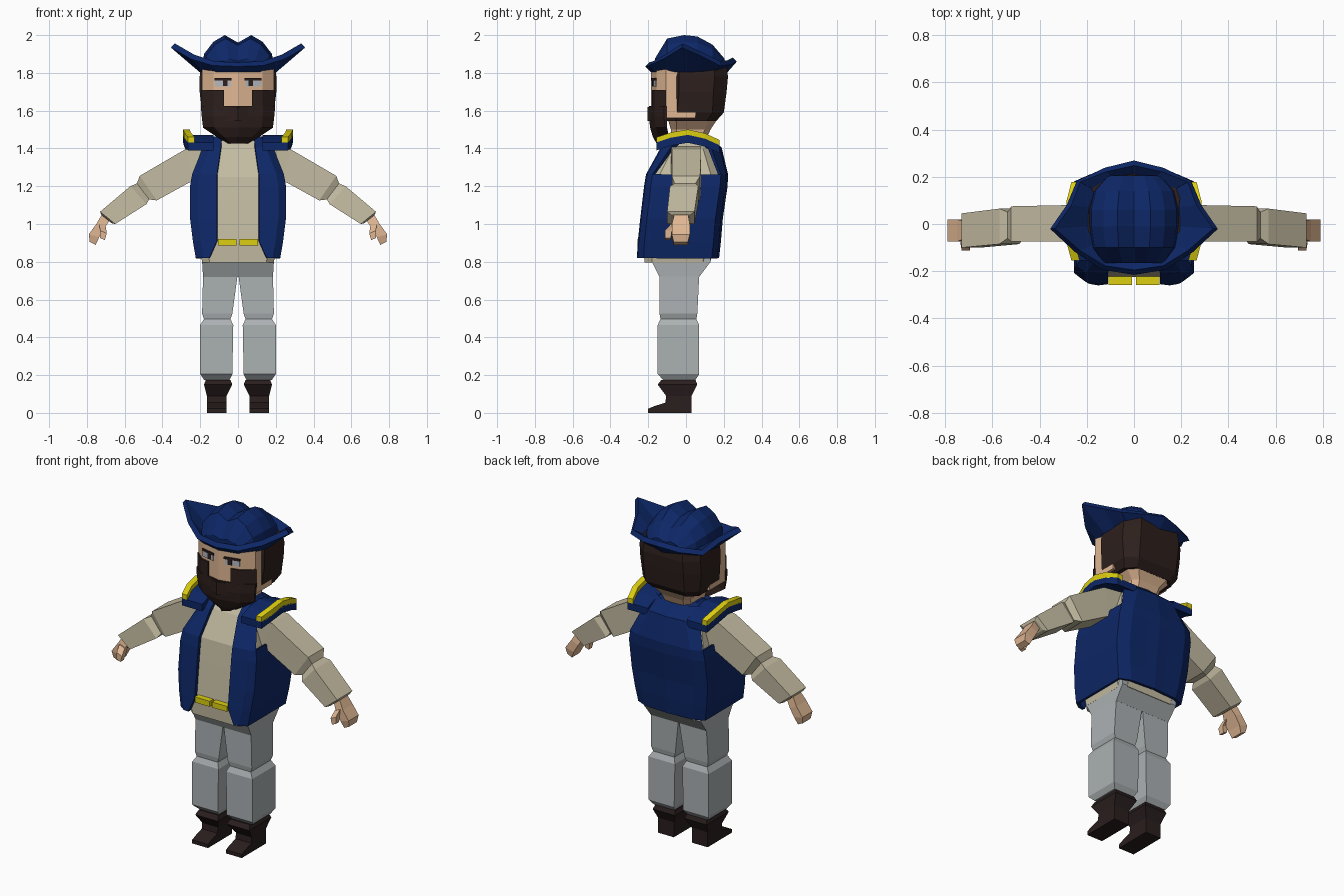
import bpy, bmesh

cube = bpy.data.objects.get("Cube")
if cube:
    bpy.data.objects.remove(cube)


def material(name, r, g, b):
    m = bpy.data.materials.new(name)
    m.use_nodes = True
    m.diffuse_color = (r, g, b, 1)
    node = next(n for n in m.node_tree.nodes if n.type == 'BSDF_PRINCIPLED')
    node.inputs["Base Color"].default_value = (r, g, b, 1)
    node.inputs["Roughness"].default_value = 0.9
    return m


BLUE = material("navy cloth", 0.004, 0.02, 0.135)
SHIRT = material("cream linen", 0.55, 0.5, 0.36)
PANTS = material("grey trousers", 0.41, 0.44, 0.45)
BOOT = material("boot leather", 0.023, 0.013, 0.013)
HAIR = material("brown hair", 0.026, 0.014, 0.012)
SKIN = material("skin", 0.74, 0.47, 0.29)
GOLD = material("yellow trim", 0.72, 0.62, 0.005)
EYE = material("eye grey", 0.45, 0.48, 0.53)


def loft(name, rings, mat, side=1, closed=True, caps=True, skip=None, thick=0):
    """Skin a list of equal-length point rings; skip(row, column) leaves a hole."""
    bm = bmesh.new()
    rows = [[bm.verts.new((x * side, y, z)) for x, y, z in r] for r in rings]
    n = len(rows[0])
    for i in range(len(rows) - 1):
        for j in range(n if closed else n - 1):
            if skip and skip(i, j):
                continue
            k = (j + 1) % n
            bm.faces.new((rows[i][j], rows[i][k], rows[i + 1][k], rows[i + 1][j]))
    if caps:
        bm.faces.new(rows[0])
        bm.faces.new(rows[-1])
    bmesh.ops.delete(bm, geom=[v for v in bm.verts if not v.link_faces], context='VERTS')
    bmesh.ops.recalc_face_normals(bm, faces=bm.faces)
    me = bpy.data.meshes.new(name)
    bm.to_mesh(me)
    bm.free()
    me.materials.append(mat)
    ob = bpy.data.objects.new(name, me)
    bpy.context.collection.objects.link(ob)
    if thick:
        mod = ob.modifiers.new("thickness", 'SOLIDIFY')
        mod.thickness = thick
        mod.offset = 0
    return ob


def rect(x0, x1, y0, y1, z):
    return [(x0, y0, z), (x1, y0, z), (x1, y1, z), (x0, y1, z)]


def mirrored(half):
    """Complete a half outline that starts and ends on the centre line."""
    return half + [(-x, y, z) for x, y, z in half[-2:0:-1]]


def octagon(x, y0, y1, z, c):
    return mirrored([(0, y0, z), (x - c, y0, z), (x, y0 + c, z),
                     (x, y1 - c, z), (x - c, y1, z), (0, y1, z)])


def box(name, x0, x1, y0, y1, z0, z1, mat, side=1):
    return loft(name, [rect(x0, x1, y0, y1, z0), rect(x0, x1, y0, y1, z1)], mat, side)


def limb(name, stations, mat, side):
    """Each station: upper edge x, z, lower edge x, z, then the y range."""
    rings = [[(a, y0, b), (a, y1, b), (c, y1, d), (c, y0, d)]
             for a, b, c, d, y0, y1 in stations]
    return loft(name, rings, mat, side)


# Trousers, shirt and belt
loft("pelvis", [rect(-.185, .185, -.14, .07, .72), rect(-.19, .19, -.18, .13, .80),
                rect(-.19, .19, -.18, .13, .84)], PANTS)
loft("shirt_body", [octagon(x, y0, y1, z, .04) for x, y0, y1, z in (
    (.19, -.22, .13, .795), (.205, -.225, .14, .90), (.215, -.20, .165, 1.12),
    (.21, -.185, .175, 1.25), (.16, -.11, .13, 1.40), (.11, -.07, .09, 1.45))], SHIRT)

# Open waistcoat with armholes
vest_rows = [(.82, .15, .215, -.25, .16), (.91, .11, .23, -.245, .17),
             (1.03, .11, .245, -.232, .18), (1.20, .11, .245, -.212, .205),
             (1.26, .11, .235, -.202, .208), (1.40, .09, .18, -.125, .175),
             (1.455, .085, .15, -.06, .11)]
vest = []
for z, opening, x, front, back in vest_rows:
    inset = .03 if z < 1.3 else .05
    h = [(opening, front, z), (x - .035, front + .005, z), (x, front + inset, z),
         (x, back - inset, z), (x - .06, back - .005, z), (x * .3, back, z), (0, back + .005, z)]
    vest.append(h + [(-a, b, c) for a, b, c in h[-2::-1]])
loft("waistcoat", vest, BLUE, closed=False, caps=False, thick=.02,
     skip=lambda i, j: i >= 4 and j in (2, 9))
loft("back_collar", [octagon(.15, -.05, .125, 1.44, .04),
                     octagon(.11, -.04, .10, 1.47, .04)], BLUE)

for s, tag in ((1, "left"), (-1, "right")):
    box(tag + "_belt_plate", .008, .107, -.258, -.21, .887, .92, GOLD, s)

    # Legs and boots
    loft(tag + "_leg", [rect(*r) for r in (
        (.045, .18, -.12, .05, .175), (.03, .20, -.15, .07, .205), (.025, .20, -.15, .07, .465),
        (.04, .18, -.135, .055, .497), (.03, .19, -.14, .06, .525), (.002, .185, -.14, .07, .73),
        (.002, .188, -.16, .10, .78))], PANTS, s)
    loft(tag + "_boot", [rect(*r) for r in (
        (.06, .165, -.115, .03, 0), (.06, .165, -.105, .03, .09),
        (.03, .18, -.15, .06, .15), (.04, .17, -.13, .05, .175))], BOOT, s)
    loft(tag + "_boot_toe", [[(.06, y, 0), (.165, y, 0), (.165, y, z), (.06, y, z)]
                             for y, z in ((-.2, .022), (-.17, .035), (-.09, .06))], BOOT, s)

    # Sleeves and hands
    limb(tag + "_sleeve", (
        (.15, 1.41, .17, 1.24, -.08, .08), (.28, 1.395, .23, 1.235, -.075, .08),
        (.52, 1.255, .43, 1.125, -.075, .075), (.535, 1.215, .47, 1.13, -.06, .05),
        (.57, 1.20, .485, 1.105, -.085, .065), (.73, 1.065, .65, 1.0, -.10, .045),
        (.725, 1.05, .67, 1.005, -.08, .025)), SHIRT, s)
    limb(tag + "_hand", (
        (.715, 1.06, .68, 1.02, -.06, .01), (.75, 1.0, .705, .98, -.075, .02),
        (.79, .945, .735, .93, -.075, .02), (.785, .905, .753, .89, -.065, .01)), SKIN, s)
    limb(tag + "_thumb", (
        (.735, 1.0, .70, .985, -.08, -.05), (.73, .965, .695, .95, -.112, -.075),
        (.73, .925, .705, .915, -.112, -.08)), SKIN, s)

    # Arched shoulder pads with raised trim
    arch = ((-.155, 1.42, .265), (-.08, 1.445, .285), (.01, 1.46, .29),
            (.10, 1.44, .285), (.178, 1.405, .265))
    for part, inner, low, high, mat in (("shoulder_pad", .13, -.03, .012, BLUE),
                                        ("shoulder_trim", .035, .005, .04, GOLD)):
        rings = []
        for y, z, x in arch:
            i = inner if mat == BLUE else x - inner
            rings.append([(i, y, z + low), (x, y, z + low), (x, y, z + high), (i, y, z + high)])
        loft(tag + "_" + part, rings, mat, s)

    # Beard cheeks and eyes
    loft(tag + "_beard_cheek", [[(.075, -.18, z), (.13, -.165, z), (.197, -.105, z),
                                 (.075, -.10, z)] for z in (1.6, 1.71)], HAIR, s)
    for part, a, b, z0, z1, out, mat in (("eye", .04, .122, 1.727, 1.762, .005, EYE),
                                         ("pupil", .055, .08, 1.73, 1.76, .008, HAIR),
                                         ("brow", .035, .125, 1.761, 1.773, .009, HAIR)):
        rings = []
        for z in (z0, z1):
            ya, yb = (-.185 + .23 * x for x in (a, b))
            rings.append([(a, ya - out, z), (b, yb - out, z), (b, yb + .001, z), (a, ya + .001, z)])
        loft(tag + "_" + part, rings, mat, s)


# Head, hair and beard
def face_ring(z, w, front, back):
    return mirrored([(0, front, z), (w * .68, front + .03, z), (w, front + .08, z),
                     (w, back, z), (0, back, z)])


loft("neck", [octagon(.085, -.07, .09, 1.41, .03), octagon(.10, -.08, .13, 1.5, .03),
              octagon(.165, -.10, .175, 1.57, .05)], SKIN)
loft("face", [face_ring(z, .19, -.185, .05) for z in (1.56, 1.82)], SKIN)
loft("hair", [octagon(x, y0, y1, z, c) for x, y0, y1, z, c in (
    (.165, -.105, .16, 1.545, .05), (.19, -.107, .20, 1.59, .06), (.203, -.107, .215, 1.7, .07),
    (.203, -.107, .222, 1.78, .07), (.195, -.10, .215, 1.84, .07))], HAIR)
loft("beard", [face_ring(z, w, f, b) for z, w, f, b in (
    (1.425, .05, -.155, -.09), (1.46, .11, -.175, -.09), (1.51, .185, -.19, -.10),
    (1.57, .192, -.197, -.10), (1.625, .197, -.195, -.10))], HAIR)
loft("moustache", [face_ring(z, .11, -.205, -.10) for z in (1.545, 1.62)], HAIR)

# Hat crown with a central crease
profile = ((0, .14), (.07, .18), (.13, .145), (.18, .08), (.19, 0), (0, 0))
crown = []
for y, wide, tall in ((-.165, .7, .3), (-.10, .93, .9), (-.01, 1, 1), (.06, 1, .96),
                      (.14, .9, .72), (.205, .6, .3)):
    crown.append(mirrored([(x * wide, y, 1.82 + z * tall) for x, z in profile]))
loft("hat_crown", crown, BLUE)

# Hat brim, swept up to a point on each side
inner = [(0, -.175), (.11, -.15), (.17, -.09), (.193, -.01), (.185, .07), (.16, .14), (.08, .19), (0, .21)]
outer = [(0, -.205, 1.845), (.13, -.185, 1.85), (.24, -.115, 1.885), (.345, -.02, 1.945),
         (.275, .08, 1.90), (.235, .18, 1.85), (.12, .23, 1.855), (0, .258, 1.87)]
loft("hat_brim", [mirrored([(x, y, 1.815) for x, y in inner]), mirrored(outer)],
     BLUE, caps=False, thick=.03)
